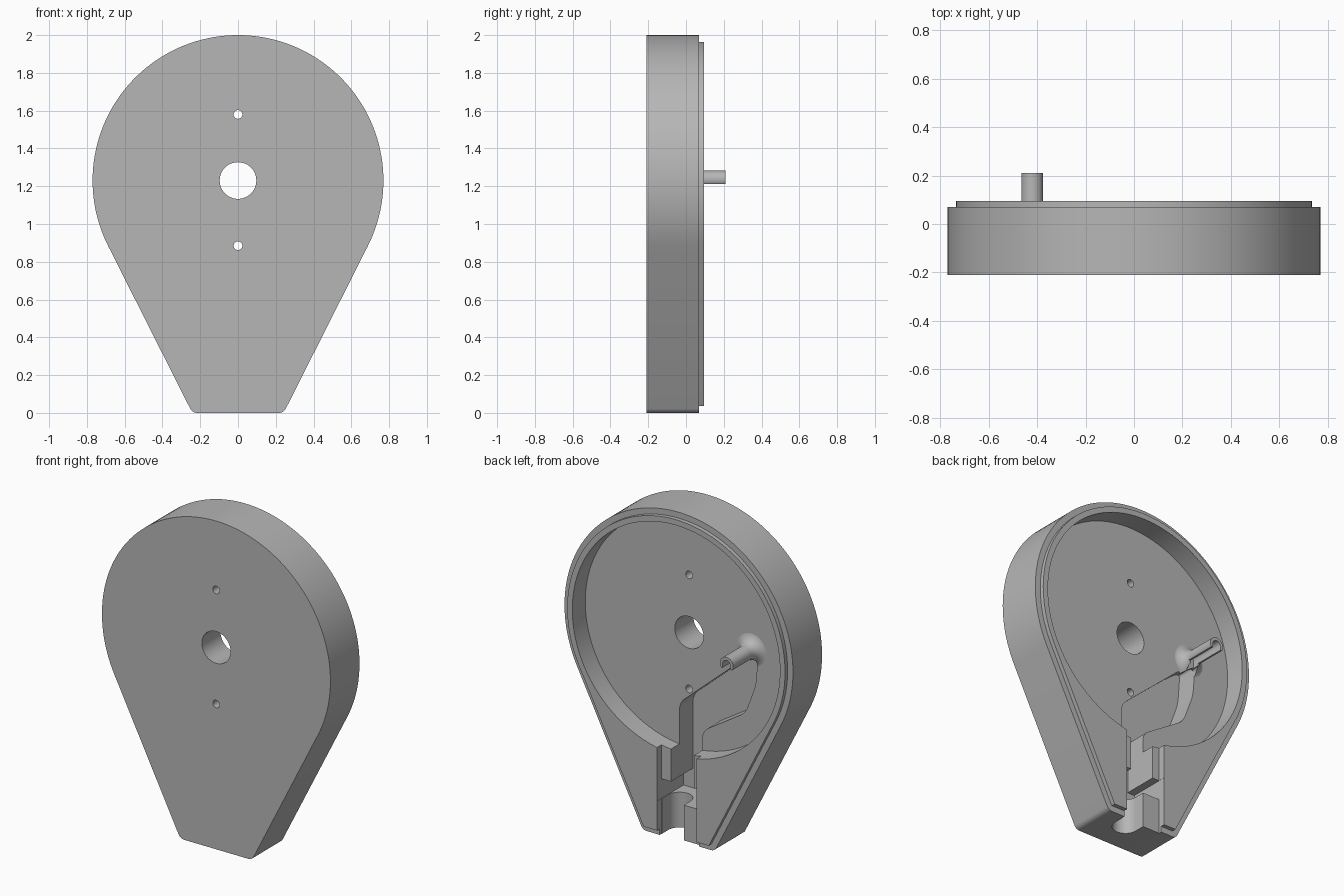
import bpy, bmesh
from math import sin, cos, pi, radians
from mathutils import Matrix, Vector

cube = bpy.data.objects.get("Cube")
if cube:
    bpy.data.objects.remove(cube, do_unlink=True)

GREY = (0.47, 0.47, 0.47, 1.0)
grey = bpy.data.materials.new("grey plastic")
grey.use_nodes = True
grey.diffuse_color = GREY
grey.node_tree.nodes["Principled BSDF"].inputs["Base Color"].default_value = GREY

CENTRE = 1.23      # height of the round chamber
FLOOR = -0.03      # chamber floor
DEEP = -0.16       # cable groove floor
PIN_X, PIN_Z = -0.42, 1.237


def finish(name, bm):
    bmesh.ops.recalc_face_normals(bm, faces=bm.faces)
    mesh = bpy.data.meshes.new(name)
    bm.to_mesh(mesh)
    bm.free()
    mesh.materials.append(grey)
    obj = bpy.data.objects.new(name, mesh)
    bpy.context.collection.objects.link(obj)
    return obj


def prism(name, pts, lo, hi, axis="Y", rounding=0.0):
    """Extrude a flat profile along y (x, z points) or z (x, y points)."""
    def place(u, v, t):
        return Vector((u, t, v)) if axis == "Y" else Vector((u, v, t))
    bm = bmesh.new()
    face = bm.faces.new([bm.verts.new(place(u, v, lo)) for u, v in pts])
    ext = bmesh.ops.extrude_face_region(bm, geom=[face])
    moved = [g for g in ext["geom"] if isinstance(g, bmesh.types.BMVert)]
    bmesh.ops.translate(bm, verts=moved, vec=place(0, 0, hi - lo))
    if rounding:
        along = place(0, 0, 1)
        edges = [e for e in bm.edges
                 if abs((e.verts[0].co - e.verts[1].co).normalized().dot(along)) > 0.9]
        bmesh.ops.bevel(bm, geom=edges, offset=rounding, segments=6,
                        profile=0.5, affect="EDGES", clamp_overlap=True)
    return finish(name, bm)


def arc(cx, cz, r, start, end, n):
    angles = [radians(start + (end - start) * i / n) for i in range(n + 1)]
    return [(cx + r * cos(a), cz + r * sin(a)) for a in angles]


def disc(name, x, z, r, lo, hi, n=48):
    return prism(name, arc(x, z, r, 0, 360, n)[:-1], lo, hi)


def box(name, x0, x1, z0, z1, y0, y1):
    return prism(name, [(x0, z0), (x1, z0), (x1, z1), (x0, z1)], y0, y1)


def teardrop(inset):
    """Large circle joined by tangents to two small bottom corners."""
    tilt, corner = 26.8, 0.04 - inset
    return (arc(0, CENTRE, 0.77 - inset, -tilt, 180 + tilt, 96)
            + arc(-0.217, 0.04, corner, 180 + tilt, 270, 8)
            + arc(0.217, 0.04, corner, 270, 360 - tilt, 8))


def combine(target, tool, operation="DIFFERENCE", keep=False):
    mod = target.modifiers.new("combine", "BOOLEAN")
    mod.object, mod.operation, mod.solver = tool, operation, "EXACT"
    bpy.context.view_layer.update()
    graph = bpy.context.evaluated_depsgraph_get()
    mesh = bpy.data.meshes.new_from_object(target.evaluated_get(graph))
    target.modifiers.clear()
    target.data = mesh
    if not keep:
        bpy.data.objects.remove(tool, do_unlink=True)


# Housing with the raised lip on its back
housing = prism("housing", teardrop(0), -0.21, 0.07)
combine(housing, prism("lip", teardrop(0.036), -0.1, 0.095), "UNION")

# Round chamber and through holes
combine(housing, disc("chamber", 0, CENTRE, 0.70, FLOOR, 0.3, 128))
for z, r in ((CENTRE, 0.097), (1.58, 0.023), (0.885, 0.023)):
    combine(housing, disc("hole", 0, z, r, -0.4, 0.3))

# Bent cable groove, from the pin down to the channel
groove_path = [(-0.465, 1.235), (-0.45, 1.03), (-0.38, 0.84), (-0.09, 0.655),
               (-0.09, 0.25), (0.065, 0.25), (0.065, 0.785), (-0.385, 1.18)]
groove = prism("groove", groove_path, DEEP, 0.3, rounding=0.04)
combine(housing, groove, keep=True)

# Wide channel, shallow cover recess and cable exit at the bottom
combine(housing, box("channel", -0.138, 0.13, 0.215, 0.335, DEEP - 0.002, 0.3))
combine(housing, box("recess", -0.137, 0.129, -0.1, 0.56, 0.052, 0.31))
exit_profile = arc(0.052, -0.012, 0.074, 180, 360, 20) + [(0.126, 0.32), (-0.022, 0.32)]
combine(housing, prism("exit", exit_profile, -0.1, 0.25, axis="Z"))

# Hollow guide pin with a flared foot
bm = bmesh.new()
flare = [(0.115 - 0.07 * sin(t), FLOOR - 0.002 + 0.07 * (1 - cos(t)))
         for t in (pi / 2 * i / 8 for i in range(9))]
profile = [(0, FLOOR - 0.01), (0.115, FLOOR - 0.01)] + flare + [(0.045, 0.21), (0, 0.21)]
verts = [bm.verts.new((PIN_X + r, y, PIN_Z)) for r, y in profile]
edges = [bm.edges.new(pair) for pair in zip(verts, verts[1:])]
bmesh.ops.spin(bm, geom=verts + edges, cent=(PIN_X, 0, PIN_Z), axis=(0, 1, 0),
               angle=2 * pi, steps=40, use_duplicate=False)
bmesh.ops.remove_doubles(bm, verts=bm.verts, dist=0.0001)
pin = finish("guide_pin", bm)
hollow = arc(PIN_X, PIN_Z, 0.026, 0, 180, 16) + [(PIN_X - 0.026, 1.0), (PIN_X + 0.026, 1.0)]
combine(pin, prism("hollow", hollow, -0.02, 0.3))
combine(pin, box("underside", -0.6, -0.2, 1.0, 1.212, 0.02, 0.3))
groove.data.transform(Matrix.Translation((0, 0, -0.02)))
combine(pin, groove)

# Smooth round walls, crisp edges
for obj in (housing, pin):
    bpy.ops.object.select_all(action="DESELECT")
    obj.select_set(True)
    bpy.context.view_layer.objects.active = obj
    bpy.ops.object.shade_smooth_by_angle(angle=radians(30))
